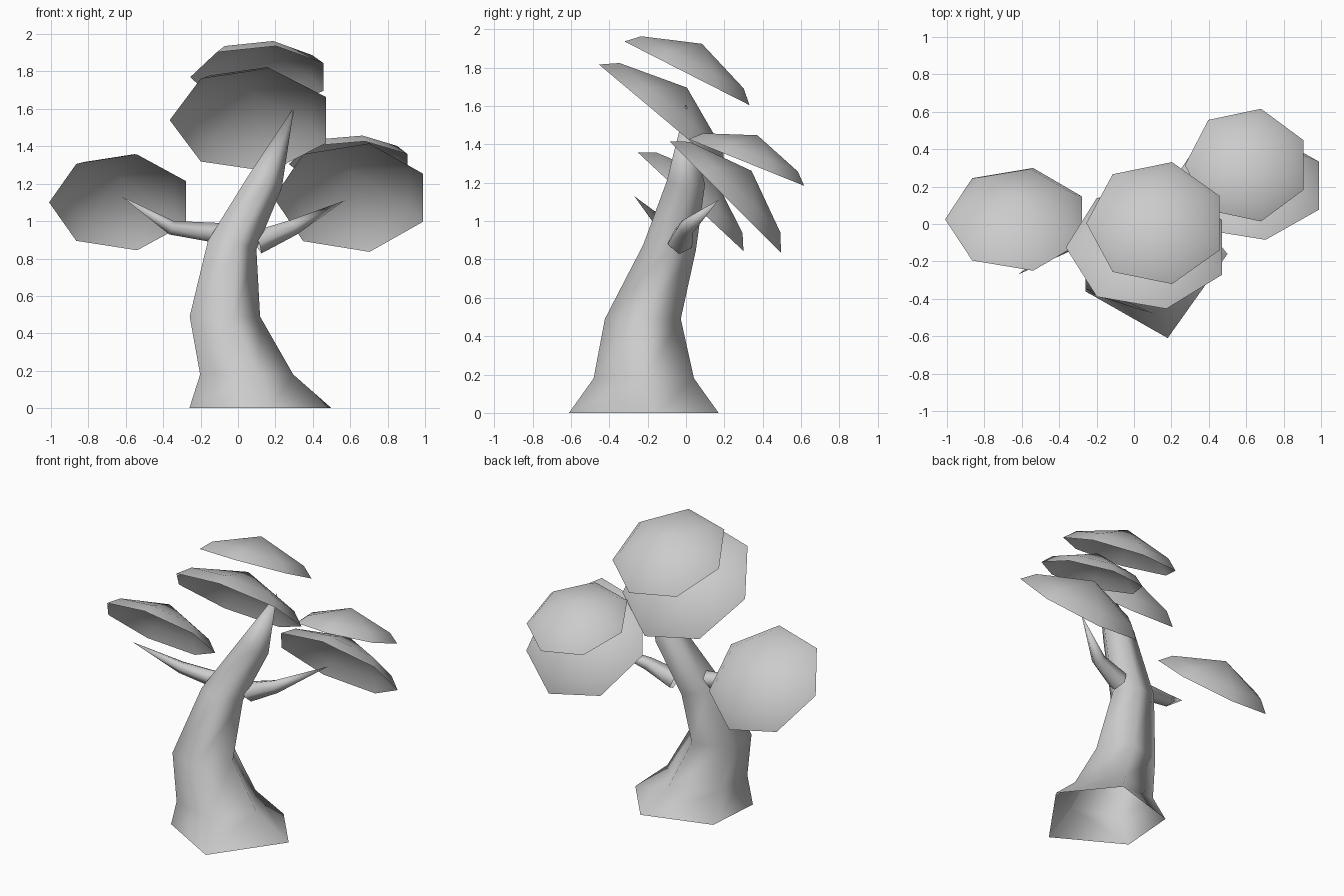
import bpy, bmesh, math
from mathutils import Vector, Matrix

cube = bpy.data.objects.get("Cube")
if cube:
    bpy.data.objects.remove(cube)

GREY = (0.6, 0.6, 0.6, 1)
grey = bpy.data.materials.new("plain_grey")
grey.use_nodes = True
grey.diffuse_color = GREY
grey.node_tree.nodes["Principled BSDF"].inputs["Base Color"].default_value = GREY


def circle(sides, radius, phase=0, z=0):
    """Regular polygon in the xy plane."""
    steps = [phase + math.tau * i / sides for i in range(sides)]
    return [Vector((radius * math.cos(a), radius * math.sin(a), z)) for a in steps]


def shell(name, rings, tip):
    """Open skin through a stack of rings, closed to a point at the tip."""
    bm = bmesh.new()
    loops = [[bm.verts.new(p) for p in ring] for ring in rings]
    end = bm.verts.new(tip)
    count = len(loops[0])
    for i in range(count):
        j = (i + 1) % count
        for low, high in zip(loops, loops[1:]):
            bm.faces.new((low[i], low[j], high[j], high[i]))
        bm.faces.new((loops[-1][i], loops[-1][j], end))
    for face in bm.faces:
        face.smooth = True
    mesh = bpy.data.meshes.new(name)
    bm.to_mesh(mesh)
    bm.free()
    mesh.materials.append(grey)
    obj = bpy.data.objects.new(name, mesh)
    bpy.context.collection.objects.link(obj)
    return obj


def ring_at(centre, normal, radius, sides=5):
    """Polygon turned to face along a direction."""
    turn = Vector((0, 0, 1)).rotation_difference(Vector(normal))
    return [Vector(centre) + turn @ p for p in circle(sides, radius)]


# Trunk: flared five-sided foot, leaning and tapering to a point
foot = [(0.5, -0.16, 0), (0.23, 0.17, 0), (-0.23, 0.03, 0),
        (-0.26, -0.36, 0), (0.18, -0.61, 0)]
trunk_rings = [
    ring_at((0.02, -0.22, 0.18), (0, 0, 1), 0.275),
    ring_at((-0.09, -0.225, 0.49), (0, 0, 1), 0.208),
    ring_at((-0.045, -0.085, 0.87), (0.15, 0.1, 1), 0.145),
    ring_at((0.135, 0, 1.21), (0.35, 0.1, 1), 0.105),
]
shell("trunk", [foot] + trunk_rings, (0.3, 0, 1.61))


# Branches: base, elbow and pointed tip
def branch(name, base, elbow, tip, base_radius, elbow_radius):
    base, elbow, tip = Vector(base), Vector(elbow), Vector(tip)
    first, second = (elbow - base).normalized(), (tip - elbow).normalized()
    shell(name, [ring_at(base, first, base_radius),
                 ring_at(elbow, first + second, elbow_radius)], tip)


branch("branch_right_side", (0.1, -0.03, 0.89), (0.29, 0, 0.965),
       (0.57, 0.17, 1.11), 0.068, 0.045)
branch("branch_left_side", (-0.08, -0.07, 0.93), (-0.36, -0.11, 0.965),
       (-0.62, -0.27, 1.13), 0.06, 0.04)


# Foliage: open seven-sided domes tipped towards the back
def canopy(name, centre, radius, tilt):
    place = Matrix.Translation(centre) @ Matrix.Rotation(-math.radians(tilt), 4, "X")
    rings = [circle(7, radius, math.pi),
             circle(7, radius * 0.82, math.pi, radius * 0.17)]
    obj = shell(name, rings, (0, 0, radius * 0.46))
    obj.data.transform(place)


canopy("canopy_top", (0.12, 0.005, 1.77), 0.375, 27)
canopy("canopy_middle", (0.075, -0.125, 1.54), 0.44, 40)
canopy("canopy_left_side", (-0.625, 0.025, 1.1), 0.385, 43)
canopy("canopy_right_lower", (0.61, 0.205, 1.125), 0.42, 45)
canopy("canopy_right_upper", (0.605, 0.315, 1.305), 0.333, 22)
